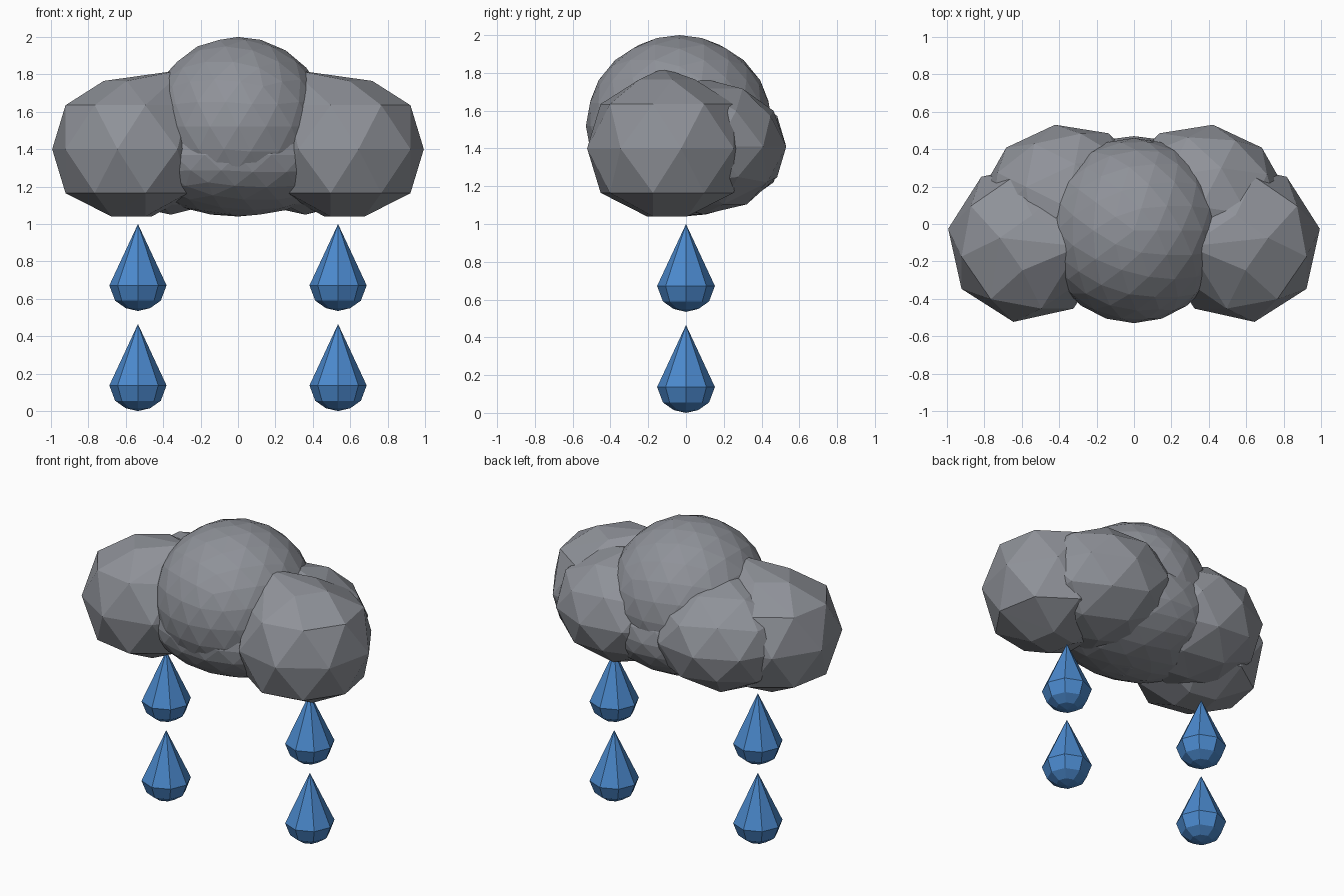
import bpy, bmesh, math
from mathutils import Matrix

if "Cube" in bpy.data.objects:
    bpy.data.objects.remove(bpy.data.objects["Cube"])


def material(name, rgb):
    m = bpy.data.materials.new(name)
    m.diffuse_color = (*rgb, 1)
    m.use_nodes = True
    m.node_tree.nodes["Principled BSDF"].inputs["Base Color"].default_value = m.diffuse_color
    return m


def link_mesh(name, bm, mat):
    me = bpy.data.meshes.new(name)
    bmesh.ops.recalc_face_normals(bm, faces=bm.faces)
    bm.to_mesh(me)
    bm.free()
    me.materials.append(mat)
    ob = bpy.data.objects.new(name, me)
    bpy.context.collection.objects.link(ob)
    return ob


def puff(name, centre, radii, mat, subdiv=2, turn=0.0):
    """Flat-shaded ellipsoid puff."""
    bm = bmesh.new()
    bmesh.ops.create_icosphere(bm, subdivisions=subdiv, radius=1)
    bm.transform(Matrix.Translation(centre) @ Matrix.Rotation(math.radians(turn), 4, 'Z')
                 @ Matrix.Diagonal((*radii, 1)))
    return link_mesh(name, bm, mat)


def side_puff(name, side, mat):
    """Coarse ball: staggered octagon rings, with a shoulder leaning into the centre."""
    cx, cy, cz = 0.57, -0.1, 1.4
    # radius, height, count, start angle
    rings = [(0.43, 0, 8, 10), (0.36, 0.235, 8, -12), (0.36, -0.235, 8, -12),
             (0.15, 0.365, 4, 10), (0.13, -0.36, 4, 55)]
    bm = bmesh.new()
    for r, h, n, start in rings:
        for i in range(n):
            a = math.radians(start + 360 * i / n)
            bm.verts.new((side * (cx + r * math.cos(a)), cy + r * math.sin(a), cz + h))
    bm.verts.new((side * 0.29, -0.12, 1.825))
    bmesh.ops.convex_hull(bm, input=bm.verts)
    return link_mesh(name, bm, mat)


def raindrop(name, x, z, mat, sides=8):
    """Faceted drop: pointed cone above a rounded bowl."""
    rings = [(0.153, 0.137), (0.122, 0.055), (0.065, 0.015)]
    bm = bmesh.new()
    tip = bm.verts.new((x, 0, z + 0.465))
    base = bm.verts.new((x, 0, z))
    loops = [[bm.verts.new((x + r * math.cos(math.tau * i / sides),
                            r * math.sin(math.tau * i / sides), z + h))
              for i in range(sides)] for r, h in rings]
    for i in range(sides):
        j = (i + 1) % sides
        bm.faces.new((tip, loops[0][i], loops[0][j]))
        bm.faces.new((base, loops[-1][j], loops[-1][i]))
        for a, b in zip(loops, loops[1:]):
            bm.faces.new((a[i], b[i], b[j], a[j]))
    return link_mesh(name, bm, mat)


grey = material("cloud_grey", (0.275, 0.287, 0.318))
blue = material("rain_blue", (0.07, 0.25, 0.61))

# Cloud: tall central puff, wide low core, side and back puffs
puff("cloud_centre", (0, -0.035, 1.52), (0.485, 0.495, 0.48), grey, subdiv=3)
puff("cloud_core", (0, -0.01, 1.37), (0.58, 0.48, 0.33), grey, subdiv=3)
for label, side in (("right", 1), ("left", -1)):
    side_puff("cloud_side_" + label, side, grey)
    puff("cloud_back_" + label, (side * 0.36, 0.09, 1.41), (0.47, 0.445, 0.36), grey,
         turn=-8 * side)

# Rain: two columns of two drops
for label, x in (("left", -0.535), ("right", 0.535)):
    for level, z in (("lower", 0.0), ("upper", 0.535)):
        raindrop(f"raindrop_{label}_{level}", x, z, blue)
